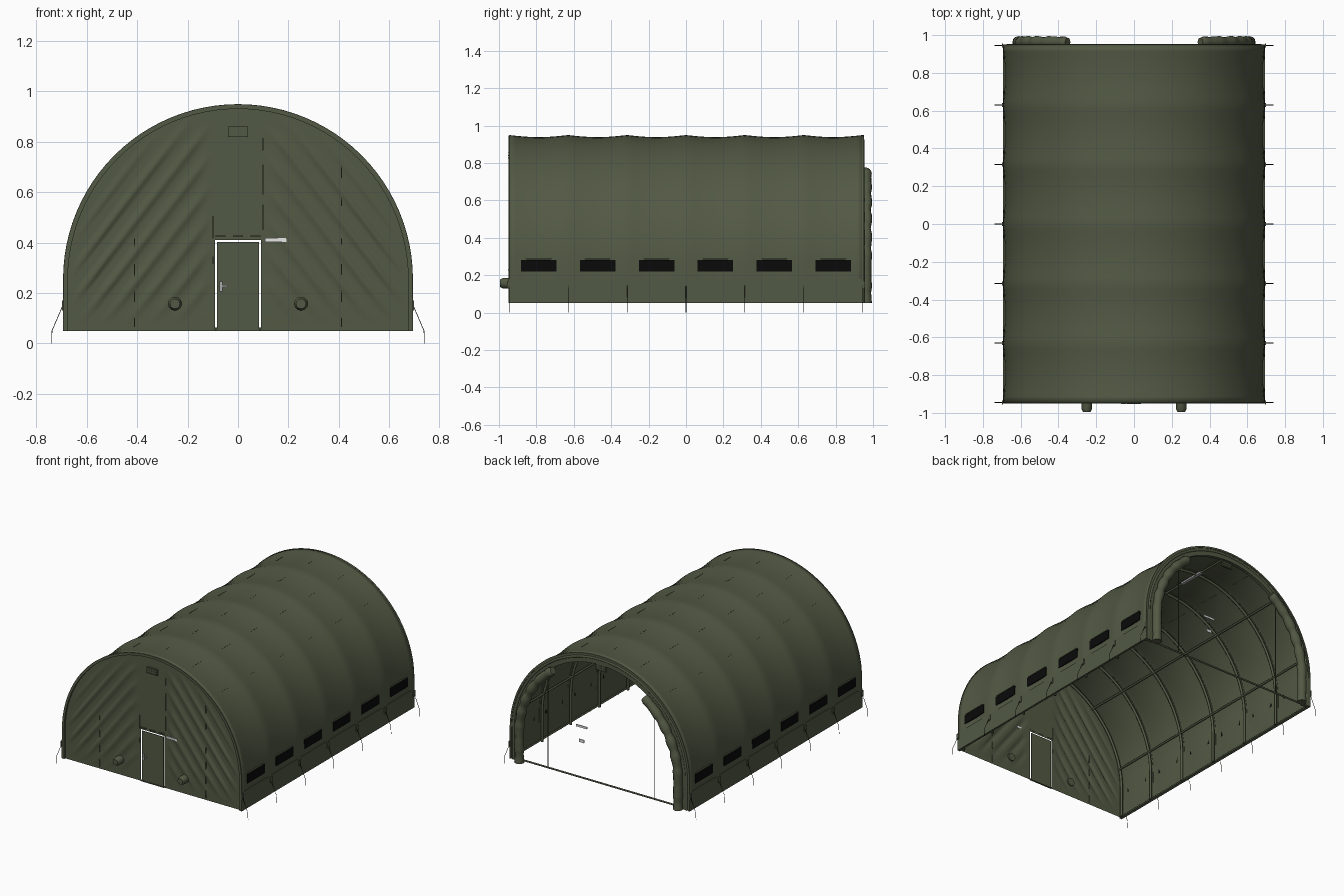
import bpy
import math
from mathutils import Matrix, Vector

if "Cube" in bpy.data.objects:
    bpy.data.objects.remove(bpy.data.objects["Cube"])

R, MID, BASE, HALF = 0.69, 0.255, 0.05, 0.945
BAYS = 6
STEP = 2 * HALF / BAYS
RIBS = [-HALF + i * STEP for i in range(BAYS + 1)]
CENTRES = [y + STEP / 2 for y in RIBS[:-1]]
SAG = 0.011


def material(name, rgb, rough=0.8):
    m = bpy.data.materials.new(name)
    m.use_nodes = True
    m.diffuse_color = (*rgb, 1)
    bsdf = m.node_tree.nodes["Principled BSDF"]
    bsdf.inputs["Base Color"].default_value = (*rgb, 1)
    bsdf.inputs["Roughness"].default_value = rough
    return m


CANVAS = material("canvas green", (0.085, 0.100, 0.058))
ROPE = material("rope dark", (0.018, 0.021, 0.014))
BLACK = material("vent black", (0.003, 0.003, 0.003))
WHITE = material("sign white", (0.8, 0.8, 0.8))
METAL = material("light grey metal", (0.4, 0.41, 0.4))


def mesh(name, verts, faces, mat, smooth=False):
    me = bpy.data.meshes.new(name)
    me.from_pydata(verts, [], faces)
    me.materials.append(mat)
    ob = bpy.data.objects.new(name, me)
    bpy.context.collection.objects.link(ob)
    if smooth:
        bpy.ops.object.select_all(action="DESELECT")
        ob.select_set(True)
        bpy.context.view_layer.objects.active = ob
        bpy.ops.object.shade_smooth_by_angle(angle=math.radians(40))
    return ob


def boxes(name, parts, mat):
    """Each part is (centre, size, tilt about y)."""
    verts, faces = [], []
    for centre, size, tilt in parts:
        n = len(verts)
        rot = Matrix.Rotation(tilt, 3, "Y")
        for x in (-0.5, 0.5):
            for y in (-0.5, 0.5):
                for z in (-0.5, 0.5):
                    corner = Vector((x * size[0], y * size[1], z * size[2]))
                    verts.append(Vector(centre) + rot @ corner)
        for f in ((0, 1, 3, 2), (4, 6, 7, 5), (0, 4, 5, 1),
                  (2, 3, 7, 6), (0, 2, 6, 4), (1, 5, 7, 3)):
            faces.append([n + i for i in f])
    return mesh(name, verts, faces, mat)


def tubes(name, paths, r, mat, radii=None, sides=2):
    cu = bpy.data.curves.new(name, "CURVE")
    cu.dimensions = "3D"
    cu.bevel_depth, cu.bevel_resolution, cu.use_fill_caps = r, sides, True
    for path in paths:
        sp = cu.splines.new("POLY")
        sp.points.add(len(path) - 1)
        for i, p in enumerate(path):
            sp.points[i].co = (*p, 1)
            sp.points[i].radius = radii[i] if radii else 1
        sp.use_smooth = True
    cu.materials.append(mat)
    ob = bpy.data.objects.new(name, cu)
    bpy.context.collection.objects.link(ob)
    return ob


def arch(r, n=48, legs=4):
    """Tunnel cross-section from the left foot over to the right foot."""
    left = [(r, BASE + (MID - BASE) * i / legs) for i in range(legs)]
    arc = [(r * math.cos(math.pi * i / n), MID + r * math.sin(math.pi * i / n))
           for i in range(n + 1)]
    return left + arc + [(-x, z) for x, z in reversed(left)]


def arch_band(name, r_in, r_out, y0, y1, mat):
    verts, faces = [], []
    for (xi, zi), (xo, zo) in zip(arch(r_in), arch(r_out)):
        verts += [(xi, y0, zi), (xo, y0, zo), (xo, y1, zo), (xi, y1, zi)]
    count = len(verts) // 4
    for i in range(count - 1):
        for k in range(4):
            a, b = 4 * i + k, 4 * i + (k + 1) % 4
            faces.append((a, b, b + 4, a + 4))
    faces += [(3, 2, 1, 0), tuple(4 * (count - 1) + k for k in range(4))]
    return mesh(name, verts, faces, mat, True)


def grid_faces(rows, cols):
    return [(i * cols + j, i * cols + j + 1, (i + 1) * cols + j + 1, (i + 1) * cols + j)
            for i in range(rows - 1) for j in range(cols - 1)]


def wall_panel(name, x0, x1, foot, cols, rows=71):
    """Part of the front wall, with diagonal slack folds beside the door."""
    w = 0.685
    a0, a1 = math.acos(x0 / w), math.acos(x1 / w)
    verts = []
    for j in range(rows):
        for i in range(cols):
            x = w * math.cos(a0 + (a1 - a0) * i / (cols - 1))
            top = MID + math.sqrt(max(0, w * w - x * x))
            z = foot + (top - foot) * j / (rows - 1)
            side = min(1, max(0, (abs(x) - 0.11) / 0.06))
            rim = min(1, max(0, (0.66 - math.hypot(x, max(0, z - MID))) / 0.1))
            low = min(1, max(0, (z - 0.08) / 0.15))
            wave = max(0, math.sin(2 * math.pi * (0.79 * abs(x) + 0.61 * z) / 0.075))
            verts.append((x, -0.938 - 0.01 * side * rim * low * wave, z))
    mesh(name, verts, grid_faces(rows, cols), CANVAS, True)


# Canvas roof, sagging slightly between the ribs
verts = []
stations = BAYS * 10 + 1
for s in range(stations):
    sag = SAG * math.sin(math.pi * (s % 10) / 10)
    for (x, z) in arch(R):
        k = sag * min(1, (z - BASE) / 0.2)
        d = math.hypot(x, max(0, z - MID))
        verts.append((x * (1 - k / d), -HALF + 2 * HALF * s / (stations - 1),
                      z - k * max(0, z - MID) / d))
roof = mesh("canvas_roof", verts, grid_faces(stations, len(arch(R))), CANVAS, True)
roof.modifiers.new("thickness", "SOLIDIFY").thickness = 0.004

# Front wall around an open slit that separates it from the door
wall_panel("front_wall_right", -0.685, -0.091, BASE, 64)
wall_panel("front_wall_left", 0.091, 0.685, BASE, 64)
wall_panel("front_wall_over_door", -0.091, 0.091, 0.41, 16)
boxes("door", [((0, -0.938, 0.227), (0.166, 0.004, 0.35), 0)], CANVAS)
boxes("door_sill", [((0, -0.938, 0.053), (0.184, 0.012, 0.006), 0)], CANVAS)
boxes("door_handle", [((-0.068, -0.943, 0.225), (0.012, 0.008, 0.04), 0),
                      ((-0.055, -0.949, 0.228), (0.03, 0.006, 0.007), 0)], METAL)

# End trims, rib seams and inner frame
arch_band("front_trim", 0.675, 0.692, -0.95, -0.938, CANVAS)
arch_band("back_flange", 0.63, 0.691, 0.925, 0.948, CANVAS)
arch_band("back_edge_binding", 0.682, 0.694, 0.94, 0.951, CANVAS)
for i, y in enumerate(RIBS[1:-1]):
    arch_band("rib_seam_%d" % (i + 1), 0.688, 0.692, y - 0.002, y + 0.002, CANVAS)
tubes("inner_ribs", [[(x, y, z) for x, z in arch(0.668)]
                     for y in [-0.922] + RIBS[1:]], 0.009, CANVAS)
purlins = []
for deg in (12, 50, 90, 130, 168):
    a = math.radians(deg)
    x, z = 0.664 * math.cos(a), MID + 0.664 * math.sin(a)
    purlins.append([(x, -0.93, z), (x, HALF, z)])
tubes("purlins", purlins, 0.007, CANVAS)
tubes("base_rails", [[(s * 0.68, -0.93, 0.058), (s * 0.68, HALF, 0.058)] for s in (-1, 1)]
      + [[(-0.68, 0.935, 0.056), (0.68, 0.935, 0.056)]], 0.006, CANVAS)
tubes("back_poles", [[(s * 0.41, 0.935, BASE), (s * 0.41, 0.935, 0.765)] for s in (-1, 1)],
      0.003, CANVAS)
boxes("ceiling_lamp", [((0, 0.585, 0.918), (0.022, 0.2, 0.012), 0)], METAL)

# Roof flaps in each bay
flaps, ridge = [], []
r = R - SAG + 0.002
for y in CENTRES:
    for x in (-0.445, -0.235, 0.235, 0.445):
        a = math.acos(x / r)
        flaps.append(((x, y, MID + r * math.sin(a)), (0.006, 0.15, 0.007), math.pi / 2 - a))
    ridge.append(((0, y, MID + r), (0.012, 0.07, 0.006), 0))
boxes("roof_flaps", flaps, CANVAS)
boxes("ridge_flaps", ridge, CANVAS)

# Side skirts, vents, straps and guy ropes
boxes("side_skirts", [((s * 0.691, 0, 0.115), (0.006, 1.9, 0.13), 0) for s in (-1, 1)], CANVAS)
vents, hoods = [], []
for s in (-1, 1):
    for y in CENTRES:
        vents.append(((s * 0.688, y, 0.25), (0.009, 0.19, 0.062), 0))
        hoods.append(((s * 0.688, y, 0.287), (0.009, 0.17, 0.005), 0))
boxes("side_vents", vents, BLACK)
boxes("vent_hoods", hoods, CANVAS)
boxes("rope_tabs", [((s * 0.696, y, 0.15), (0.006, 0.022, 0.04), 0)
                    for s in (-1, 1) for y in RIBS], CANVAS)
tubes("guy_ropes", [[(s * 0.695, y, 0.15), (s * 0.738, y, 0.05), (s * 0.739, y, 0)]
                    for s in (-1, 1) for y in RIBS], 0.0015, ROPE, sides=1)

# Small sign plates at both ends
boxes("sign_plates", [((0.15, y, 0.41), (0.085, 0.006, 0.014), 0) for y in (-0.945, 0.935)]
      + [((0.15, 0.935, 0.31), (0.04, 0.006, 0.02), 0)], WHITE)

# Front wall seams and flaps
seams = [(-0.1, 0.33, 0.03), (-0.1, 0.46, 0.09), (0.1, 0.5, 0.1), (0.1, 0.65, 0.12),
         (0.1, 0.79, 0.05), (0.41, 0.57, 0.05), (0.41, 0.68, 0.05)]
for s in (-1, 1):
    seams += [(s * 0.41, 0.09 + 0.1 * k, 0.05) for k in range(4)]
boxes("front_seams", [((x, -0.94, z), (0.004, 0.01, h), 0) for x, z, h in seams], CANVAS)
boxes("door_top_flaps", [((x, -0.941, 0.424), (0.04, 0.01, 0.006), 0)
                         for x in (-0.07, 0, 0.07)], CANVAS)

# Louvred ventilators at the top of both ends
for name, y, z, out in (("front", -0.944, 0.84, -0.007), ("back", 0.935, 0.86, 0.007)):
    boxes(name + "_ventilator", [((0, y, z), (0.08, 0.012, 0.042), 0)], CANVAS)
    boxes(name + "_ventilator_slats", [((0, y + out, z + d), (0.072, 0.004, 0.004), 0)
                                       for d in (-0.014, 0, 0.014)], CANVAS)

# Round duct ports low on the front wall
for side, s in (("left", 1), ("right", -1)):
    tubes(side + "_duct_port", [[(s * 0.25, -0.93, 0.157), (s * 0.25, -0.978, 0.157),
                                 (s * 0.25, -0.995, 0.157)]], 0.028, CANVAS, [1, 1, 0.7], 4)

# Rolled curtains tied up along the back opening
for side, s in (("left", 1), ("right", -1)):
    path = [(0.612, 0.05 + 0.0205 * i) for i in range(10)]
    path += [(0.612 * math.cos(a), MID + 0.612 * math.sin(a))
             for a in (math.radians(55 * i / 30) for i in range(31))]
    radii = [1 - 0.16 * abs(math.sin(i * 0.55)) ** 6 - 0.05 * math.sin(i * 1.3)
             for i in range(len(path))]
    radii[-1] = 0.75
    tubes(side + "_rolled_curtain", [[(s * x, 0.962, z) for x, z in path]],
          0.032, CANVAS, radii, 4)
